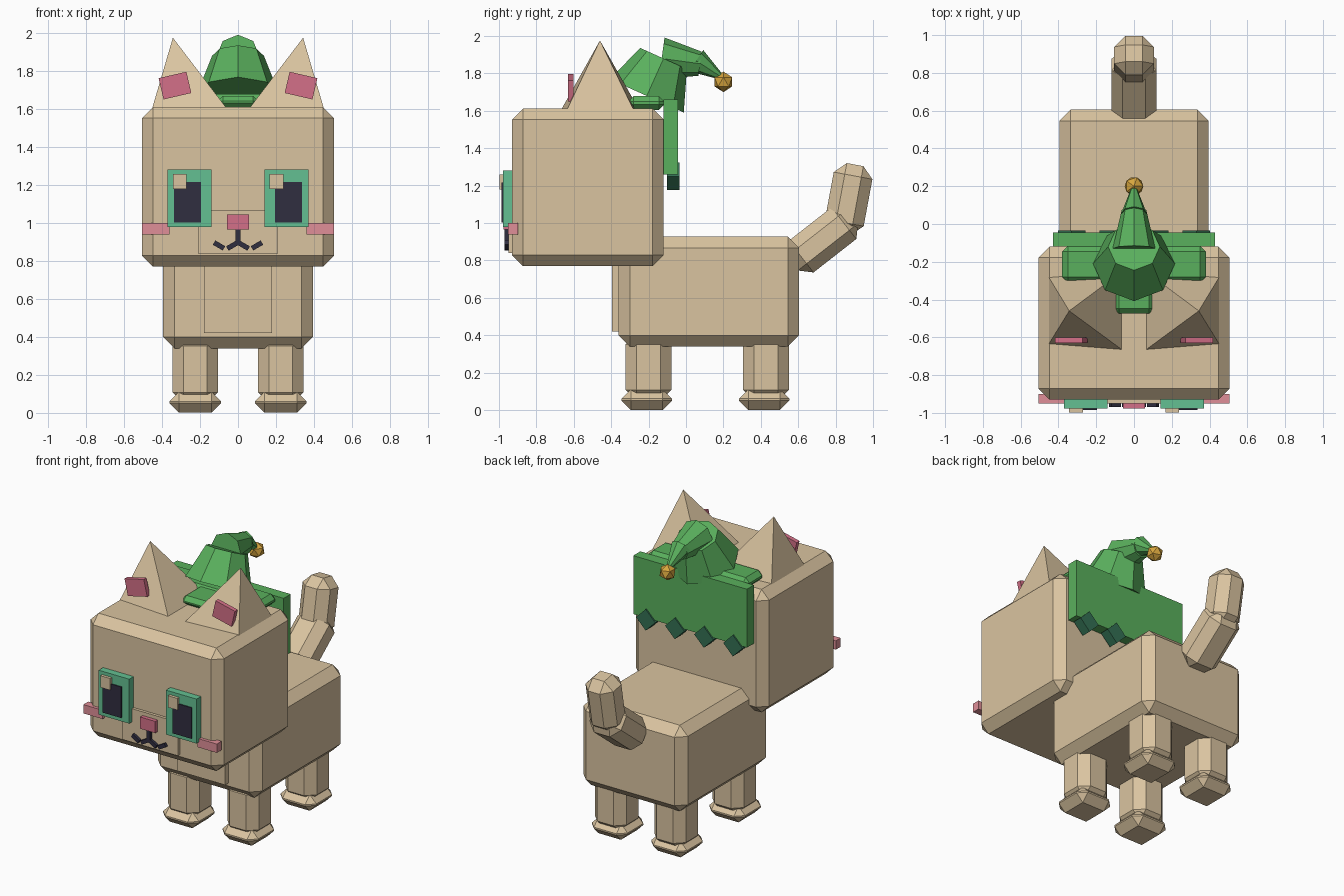
import bpy, bmesh, math
from mathutils import Vector, Matrix

if "Cube" in bpy.data.objects:
    bpy.data.objects.remove(bpy.data.objects["Cube"])


def material(name, r, g, b):
    lin = [((c / 255 + 0.055) / 1.055) ** 2.4 for c in (r, g, b)]
    m = bpy.data.materials.new(name)
    m.diffuse_color = (*lin, 1)
    m.use_nodes = True
    m.node_tree.nodes["Principled BSDF"].inputs["Base Color"].default_value = m.diffuse_color
    return m


CREAM = material("cream fur", 218, 196, 160)
GREEN = material("green felt", 90, 176, 93)
DARK_GREEN = material("dark green felt", 52, 112, 84)
TEAL = material("teal iris", 100, 192, 146)
BLACK = material("dark pupil", 48, 46, 64)
PINK = material("rose pink", 212, 112, 136)
BLUSH = material("blush pink", 224, 143, 152)
GOLD = material("gold", 216, 166, 62)


def finish(name, bm, mat):
    bmesh.ops.recalc_face_normals(bm, faces=bm.faces[:])
    me = bpy.data.meshes.new(name)
    bm.to_mesh(me)
    bm.free()
    me.materials.append(mat)
    ob = bpy.data.objects.new(name, me)
    bpy.context.collection.objects.link(ob)
    return ob


def box(name, lo, hi, mat, bevel=0.0, rot=(0, 0, 0)):
    """Box between two corners, chamfered, then turned about its centre."""
    lo, hi = Vector(lo), Vector(hi)
    bm = bmesh.new()
    bmesh.ops.create_cube(bm, size=1)
    bmesh.ops.scale(bm, vec=hi - lo, verts=bm.verts[:])
    if bevel:
        bmesh.ops.bevel(bm, geom=bm.edges[:], offset=bevel, offset_type='OFFSET',
                        segments=1, profile=0.5, affect='EDGES')
    ob = finish(name, bm, mat)
    ob.location = (lo + hi) / 2
    ob.rotation_euler = rot
    return ob


def cbox(name, c, size, mat, bevel=0.0, rot=(0, 0, 0)):
    c, h = Vector(c), Vector(size) / 2
    return box(name, c - h, c + h, mat, bevel, rot)


def frustum(name, p0, p1, r0, r1, mat, sides=8):
    """Tapered prism between two (y, z) points on the centre plane."""
    a, b = Vector((0, *p0)), Vector((0, *p1))
    d = (b - a).normalized()
    u = Vector((1, 0, 0))
    n = d.cross(u)
    bm = bmesh.new()
    rings = []
    for c, r in ((a, r0), (b, r1)):
        rings.append([bm.verts.new(c + r * (math.cos(t) * u + math.sin(t) * n))
                      for t in (2 * math.pi * i / sides for i in range(sides))])
    for i in range(sides):
        j = (i + 1) % sides
        bm.faces.new((rings[0][i], rings[0][j], rings[1][j], rings[1][i]))
    for ring in rings:
        bm.faces.new(ring)
    return finish(name, bm, mat)


# Head, body and chest
box("head", (-0.505, -0.93, 0.77), (0.505, -0.12, 1.612), CREAM, 0.058)
box("body", (-0.395, -0.36, 0.34), (0.395, 0.605, 0.928), CREAM, 0.06)
box("chest_patch", (-0.18, -0.395, 0.42), (0.18, -0.34, 0.84), CREAM)
box("muzzle", (-0.21, -0.95, 0.84), (0.21, -0.9, 1.07), CREAM)

# Tail: two chamfered blocks
cbox("tail_base", (0, 0.73, 0.91), (0.24, 0.215, 0.41), CREAM, 0.06,
     (-math.radians(52), 0, 0))
cbox("tail_tip", (0, 0.87, 1.128), (0.21, 0.21, 0.375), CREAM, 0.06,
     (-math.radians(10.5), 0, 0))

for side, s in (("left", -1), ("right", 1)):
    # Legs and paws
    for part, y in (("front", -0.2), ("back", 0.428)):
        cbox(f"{part}_leg_{side}", (s * 0.225, y, 0.23), (0.24, 0.245, 0.36), CREAM, 0.058)
        cbox(f"{part}_paw_{side}", (s * 0.225, y - 0.01, 0.056), (0.27, 0.27, 0.11), CREAM, 0.05)

    # Ear: pyramid leaning outward
    bm = bmesh.new()
    base = [bm.verts.new((s * x, y, 1.605)) for x, y in
            ((0.452, -0.637), (0.06, -0.668), (0.06, -0.25), (0.452, -0.28))]
    tip = bm.verts.new((s * 0.343, -0.46, 1.976))
    bm.faces.new(base)
    for i in range(4):
        bm.faces.new((base[i], base[(i + 1) % 4], tip))
    finish(f"ear_{side}", bm, CREAM)
    cbox(f"inner_ear_{side}", (s * 0.332, -0.616, 1.724), (0.15, 0.03, 0.115), PINK,
         rot=(0, s * math.radians(13), 0))

    # Eye, pupil and glint (the glint sits to the same side on both eyes)
    x = s * 0.255
    cbox(f"eye_{side}", (x, -0.945, 1.13), (0.232, 0.066, 0.304), TEAL)
    cbox(f"pupil_{side}", (s * 0.266, -0.968, 1.11), (0.142, 0.035, 0.212), BLACK)
    cbox(f"eye_glint_{side}", (x - 0.052, -0.983, 1.219), (0.072, 0.03, 0.08), CREAM)

    # Cheek and mouth strokes
    cbox(f"cheek_{side}", (s * 0.433, -0.925, 0.97), (0.145, 0.052, 0.06), BLUSH)
    cbox(f"mouth_inner_{side}", (s * 0.028, -0.957, 0.882), (0.065, 0.025, 0.026), BLACK,
         rot=(0, s * math.radians(30), 0))
    cbox(f"mouth_outer_{side}", (s * 0.1, -0.957, 0.882), (0.06, 0.025, 0.026), BLACK,
         rot=(0, -s * math.radians(30), 0))

# Nose and mouth stem
box("nose", (-0.057, -0.977, 0.965), (0.057, -0.93, 1.045), PINK)
box("mouth_stem", (-0.014, -0.97, 0.885), (0.014, -0.94, 0.97), BLACK)

# Hat brim, back flap with zigzag hem
box("hat_brim", (-0.38, -0.31, 1.605), (0.38, -0.115, 1.68), GREEN, 0.03)
box("hat_brim_front", (-0.107, -0.475, 1.605), (0.107, -0.25, 1.67), GREEN, 0.028)
box("hat_back_flap", (-0.43, -0.12, 1.26), (0.43, -0.044, 1.66), GREEN)
for i in range(4):
    cbox(f"hem_point_{i + 1}", (-0.33 + 0.22 * i, -0.068, 1.25), (0.103, 0.066, 0.103),
         DARK_GREEN, rot=(0, math.pi / 4, 0))

# Drooping hat cone and bell
frustum("hat_lower", (-0.21, 1.68), (-0.12, 1.88), 0.217, 0.137, GREEN)
frustum("hat_middle", (-0.13, 1.88), (0.075, 1.852), 0.113, 0.065, GREEN)
frustum("hat_tip", (0.055, 1.868), (0.19, 1.78), 0.068, 0.015, GREEN)
bm = bmesh.new()
bmesh.ops.create_icosphere(bm, subdivisions=1, radius=0.055,
                           matrix=Matrix.Translation((0, 0.2, 1.755)))
finish("hat_bell", bm, GOLD)
